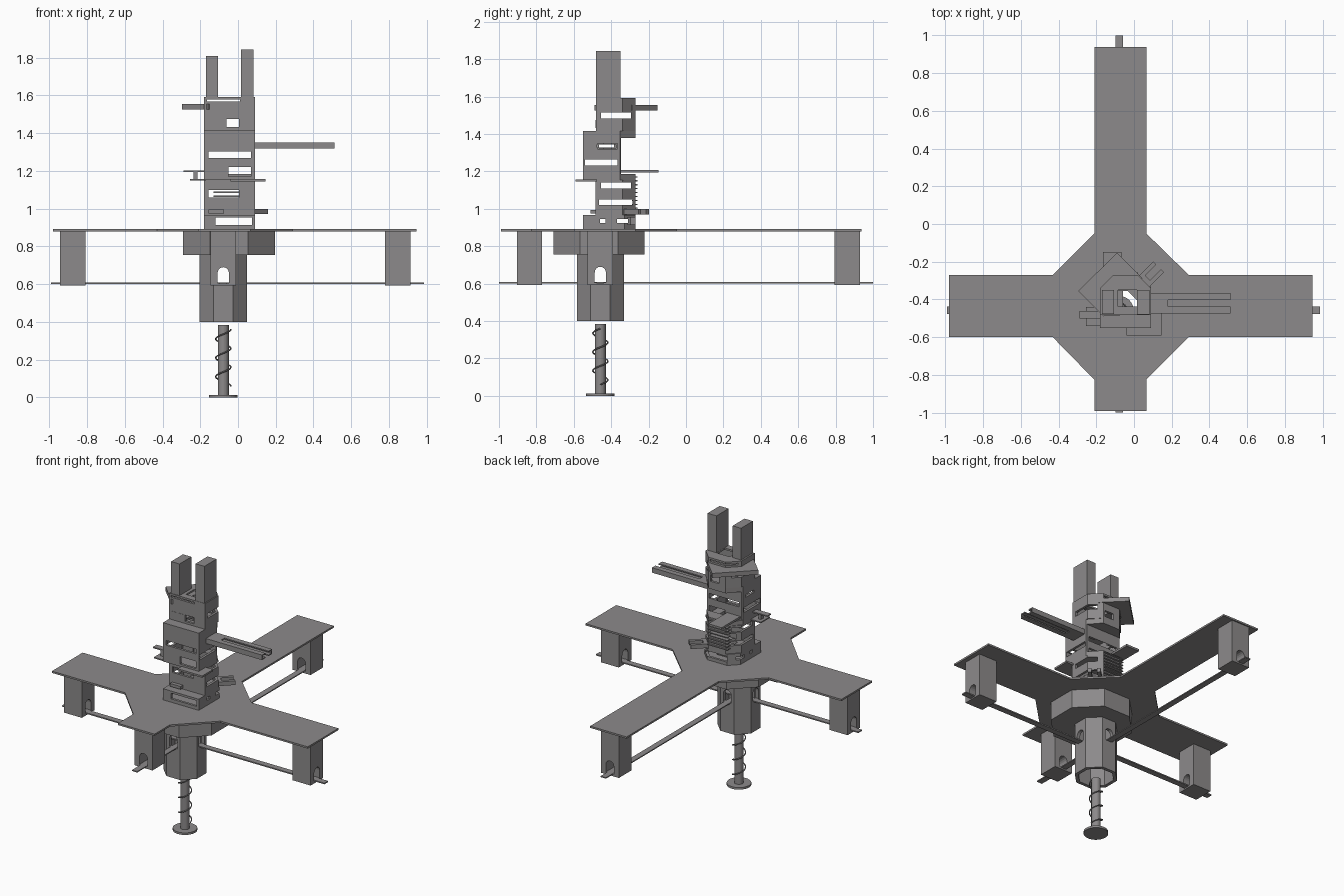
import bpy, bmesh, math
from mathutils import Matrix, Vector

if "Cube" in bpy.data.objects:
    bpy.data.objects.remove(bpy.data.objects["Cube"])

grey = bpy.data.materials.new("warm_grey")
grey.diffuse_color = (0.265, 0.255, 0.257, 1)
grey.use_nodes = True
grey.node_tree.nodes["Principled BSDF"].inputs["Base Color"].default_value = grey.diffuse_color


def prism(name, pts, lo, hi, axis="z"):
    """Extrude a 2D outline along an axis: z uses (x,y), y uses (x,z), x uses (y,z)."""
    put = {"z": lambda a, b, c: (a, b, c), "y": lambda a, b, c: (a, c, b),
           "x": lambda a, b, c: (c, a, b)}[axis]
    bm = bmesh.new()
    rings = [[bm.verts.new(put(a, b, c)) for a, b in pts] for c in (lo, hi)]
    n = len(pts)
    bm.faces.new(rings[0])
    bm.faces.new(rings[1])
    for i in range(n):
        j = (i + 1) % n
        bm.faces.new((rings[0][i], rings[0][j], rings[1][j], rings[1][i]))
    bmesh.ops.recalc_face_normals(bm, faces=bm.faces)
    me = bpy.data.meshes.new(name)
    bm.to_mesh(me)
    bm.free()
    ob = bpy.data.objects.new(name, me)
    bpy.context.collection.objects.link(ob)
    me.materials.append(grey)
    return ob


def box(name, x0, x1, y0, y1, z0, z1):
    return prism(name, [(x0, y0), (x1, y0), (x1, y1), (x0, y1)], z0, z1)


def octagon(cx, cy, apothem):
    r = apothem / math.cos(math.pi / 8)
    return [(cx + r * math.cos((i + .5) * math.pi / 4), cy + r * math.sin((i + .5) * math.pi / 4))
            for i in range(8)]


def circle(cx, cy, r, n=32):
    return [(cx + r * math.cos(i * math.tau / n), cy + r * math.sin(i * math.tau / n)) for i in range(n)]


def cut(ob, *cutters):
    for c in cutters:
        c.hide_render = True
        c.hide_set(True)
        m = ob.modifiers.new("cut", "BOOLEAN")
        m.operation, m.solver, m.object = "DIFFERENCE", "EXACT", c


CX, CY = -0.078, -0.458      # axis of hub and post


def arch(c):
    return [(c - .03, .607), (c + .03, .607)] + \
           [(c + .03 * math.cos(t * math.pi / 8), .66 + .03 * math.sin(t * math.pi / 8)) for t in range(9)]


arch_y = prism("arch_cutter_y", arch(CX), -1.1, 1.1, "y")
arch_x = prism("arch_cutter_x", arch(CY), -1.1, 1.1, "x")
shaft = box("shaft_cutter", -.085, .015, -.437, -.35, .8, 1.7)

# cross-shaped deck
deck = prism("deck", [(-.21, -.99), (.065, -.99), (.065, -.825), (.29, -.60), (.945, -.60), (.945, -.27),
                      (.29, -.27), (.065, -.05), (.065, .938), (-.21, .938), (-.21, -.05), (-.43, -.27),
                      (-.98, -.27), (-.98, -.60), (-.43, -.60), (-.21, -.825)], .88, .892)
cut(deck, shaft)

# deck legs with arched openings
h = .0675
for nm, x, y, a in (("left", -.875, CY, arch_x), ("right", .847, CY, arch_x),
                    ("front", CX, -.837, arch_y), ("back", CX, .862, arch_y)):
    leg = box(nm + "_leg", x - h, x + h, y - h, y + h, .592, .88)
    cut(leg, a)

# flat tie bars through the legs
box("tie_bar_x", -.99, .985, CY - .02, CY + .02, .601, .609)
box("tie_bar_y", CX - .02, CX + .02, -1.0, 1.0, .6015, .6085)

# octagonal hub, open below
bore = prism("bore_cutter", octagon(CX, CY, .104), .3, .87)
hub_top = prism("hub_collar", octagon(-.048, -.465, .243), .755, .88)
hub_low = prism("hub_tube", octagon(CX, CY, .126), .40, .755)
cut(hub_top, bore, shaft)
cut(hub_low, bore, arch_x, arch_y)

# centre post, round foot and spiral ramp
prism("post", circle(CX, CY, .029, 24), .01, .385)
prism("foot", circle(CX, CY, .076), 0, .014)
cu = bpy.data.curves.new("spiral", "CURVE")
cu.dimensions, cu.bevel_depth, cu.bevel_resolution = "3D", .004, 1
sp = cu.splines.new("POLY")
N = 96
sp.points.add(N)
for i, p in enumerate(sp.points):
    t = i / N
    a = t * math.tau * 3
    p.co = (CX + .04 * math.cos(a), CY + .04 * math.sin(a), .06 + .3 * t, 1)
cu.materials.append(grey)
bpy.context.collection.objects.link(bpy.data.objects.new("spiral", cu))


def tier(name, y0, y1, z0, z1, chamfer, wins):
    """Hollow tower storey; wins = (axis, lo, hi, z0, z1) openings through it."""
    x0, x1, c, w = -.18, .09, chamfer, .016
    pts = lambda d, k: [(x0 + d, y0 + d), (x1 - d, y0 + d), (x1 - d, y1 - d - k), (x1 - d - k, y1 - d),
                        (x0 + d + k, y1 - d), (x0 + d, y1 - d - k)]
    ob = prism(name, pts(0, c), z0, z1)
    cs = [prism(name + "_cavity_cutter", pts(w, c * .9), z0 + .012, z1 - .012), shaft]
    for i, (ax, a, b, za, zb) in enumerate(wins):
        nm = "%s_window_cutter_%d" % (name, i)
        cs.append(box(nm, a, b, -.8, 0, za, zb) if ax == "y" else box(nm, -.4, .3, a, b, za, zb))
    cut(ob, *cs)
    return ob


# tower storeys
tier("base_storey", -.55, -.27, .891, .968, .06,
     [("y", -.12, .0735, .915, .953), ("x", -.46, -.43, .925, .945), ("x", -.37, -.31, .925, .945)])
tier("lower_storey", -.485, -.27, .967, 1.155, .07,
     [("y", -.155, .005, 1.06, 1.1), ("x", -.455, -.295, 1.11, 1.141), ("x", -.465, -.287, 1.02, 1.05)])
tier("middle_storey", -.55, -.348, 1.153, 1.417, .005,
     [("y", -.155, .07, 1.27, 1.302), ("y", -.05, .07, 1.17, 1.22),
      ("x", -.54, -.365, 1.231, 1.265), ("x", -.475, -.385, 1.328, 1.345)])
tier("upper_storey", -.482, -.27, 1.415, 1.592, .07,
     [("y", -.06, .005, 1.432, 1.475), ("y", -.165, .01, 1.568, 1.579), ("x", -.455, -.295, 1.482, 1.515)])
box("upper_recess_panel", -.165, -.075, -.4835, -.48, 1.432, 1.475)
prism("upper_overhang", [(-.18, -.35), (.09, -.35), (.02, -.27), (-.11, -.27)], 1.38, 1.42)
prism("lower_step", [(-.18, -.35), (.09, -.35), (.02, -.27), (-.11, -.27)], 1.15, 1.185)

# twin towers on the roof
box("left_chimney", -.169, -.106, -.478, -.35, 1.585, 1.808)
box("right_chimney", .016, .083, -.48, -.35, 1.585, 1.843)

# slanted canopy near the top
canopy = prism("canopy", [(-.296, -.355), (-.16, -.49), (.045, -.288), (-.09, -.153)], 1.525, 1.555)
cut(canopy, shaft)

# slotted launch rail
rail = box("rail", .075, .512, -.474, -.366, 1.318, 1.352)
cut(rail, box("rail_bore_cutter", 0, .6, -.466, -.374, 1.326, 1.344),
    box("rail_slot_cutter", .18, .6, -.438, -.402, 1.2, 1.45))

# ledges around the tower
box("back_ledge", -.165, -.065, -.35, -.148, 1.194, 1.208)
box("front_ledge", -.04, .145, -.592, -.475, 1.145, 1.157)
box("left_ledge", -.255, -.17, -.54, -.44, 1.15, 1.158)
box("left_upper_ledge", -.29, -.17, -.50, -.46, 1.195, 1.203)
box("left_ledge_post", -.235, -.215, -.50, -.47, 1.155, 1.198)

# fin stack on the back wall
for i in range(9):
    z = 1.0 + i * .021
    box("back_fin_%d" % i, -.13, .02, -.29, -.258, z, z + .006)

# diagonal two-pronged fork and front bracket
for i, s in enumerate((-1, 1)):
    p = box("fork_prong_%d" % i, -.05, .05, -.011, .011, -.014, .014)
    off = Vector((.027, -.027)) * s * .95
    p.matrix_world = Matrix.Translation((.095 + off.x * .8, -.262 + off.y * .8, .985)) @ Matrix.Rotation(math.pi / 4, 4, "Z")
f = box("fork_base", -.016, .016, -.04, .04, -.014, .014)
f.matrix_world = Matrix.Translation((.06, -.297, .985)) @ Matrix.Rotation(math.pi / 4, 4, "Z")
box("front_bracket", -.155, -.075, -.51, -.48, .975, .995)
